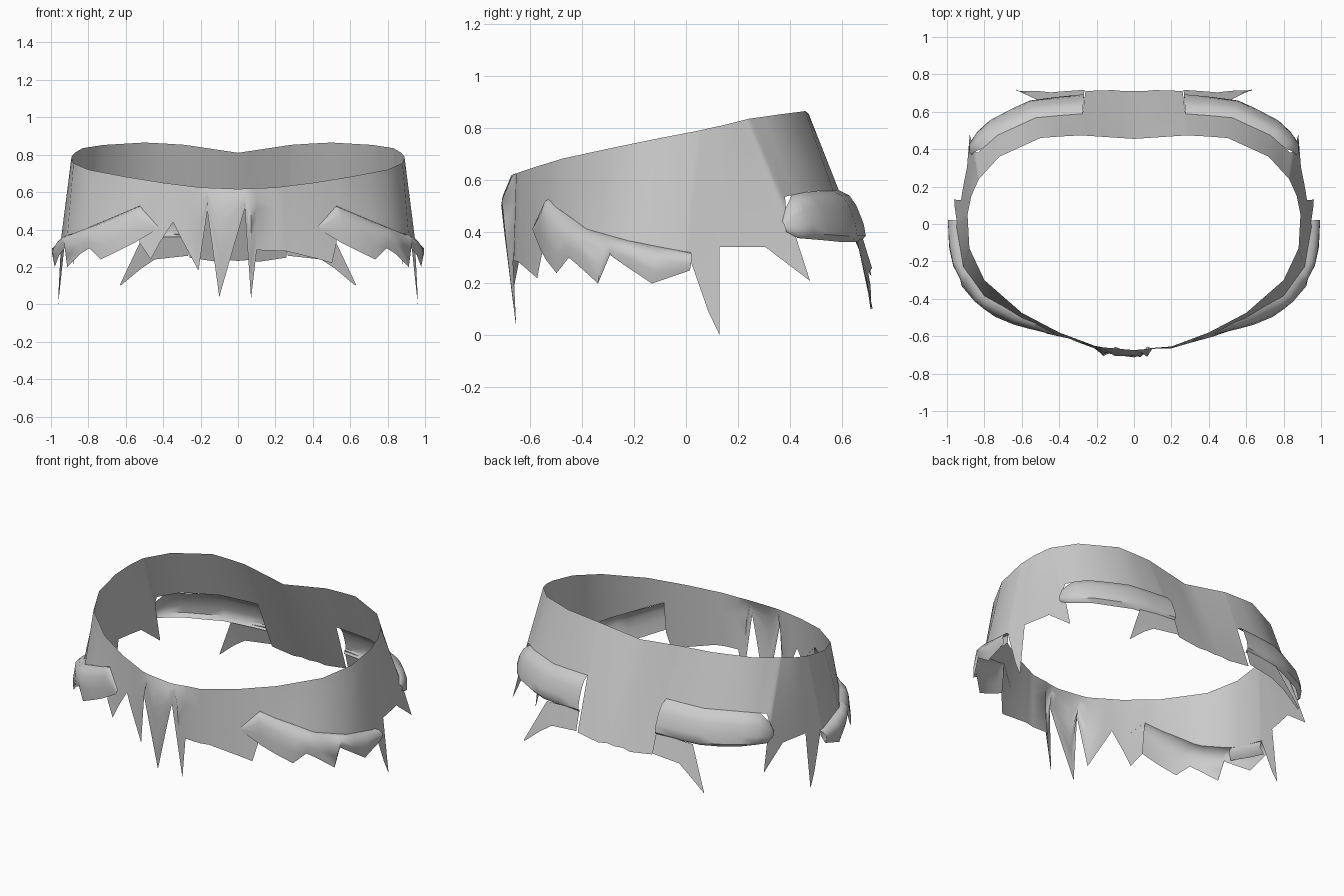
import bpy, bmesh, math
from mathutils import Vector

if "Cube" in bpy.data.objects:
    bpy.data.objects.remove(bpy.data.objects["Cube"])

grey = bpy.data.materials.new("grey_cloth")
grey.diffuse_color = (0.6, 0.6, 0.6, 1)
grey.use_nodes = True
grey.node_tree.nodes["Principled BSDF"].inputs["Base Color"].default_value = grey.diffuse_color

# Half rings from front centre to back centre: rim (x, y, z) and hem (x, y)
RIM = [(0, -.67, .617), (.2, -.655, .625), (.4, -.58, .65), (.6, -.475, .682), (.8, -.3, .72),
       (.88, -.13, .755), (.89, .05, .79), (.87, .15, .812), (.83, .24, .835), (.72, .36, .852),
       (.5, .46, .865), (.3, .475, .855), (0, .455, .81)]
HEM = [(0, -.67), (.2, -.665), (.42, -.6), (.6, -.53), (.8, -.42), (.92, -.25), (.955, -.02),
       (.92, .2), (.87, .47), (.74, .58), (.55, .665), (.28, .70), (0, .69)]
HEM_Z = .28
LAST = len(RIM) - 1


def lerp_table(table, k):
    """Linear lookup in a list of (k, value) pairs."""
    if k <= table[0][0]:
        return table[0][1]
    for (a, va), (b, vb) in zip(table, table[1:]):
        if k <= b:
            return va + (vb - va) * (k - a) / max(b - a, 1e-6)
    return table[-1][1]


def ring(pts, k):
    i = min(int(k), LAST - 1)
    return Vector(pts[i]).lerp(Vector(pts[i + 1]), k - i)


# Fold standing proud at the front centre: amount along the ring and by height
FOLD_K = [(-1, 0), (-.85, 1), (.35, 1), (.5, 0)]
FOLD_Z = [(0, -.02), (.3, .02), (.52, .045), (.6, .01), (.63, 0)]


def wall(k, z):
    """Point on the sloping wall at signed ring position k and height z."""
    a = abs(k)
    t, h = ring(RIM, a), ring(HEM, a)
    v = (t.z - z) / (t.z - HEM_Z)
    x, y = t.x + (h.x - t.x) * v, t.y + (h.y - t.y) * v
    y -= lerp_table(FOLD_K, k) * lerp_table(FOLD_Z, z)
    return Vector((math.copysign(x, k) if k else x, y, z))


def rim_z(k):
    return ring(RIM, abs(k)).z


def sheet(name, top, bottom, profile, step=.5, side=1, taper=None):
    """Cloth sheet between two edges; profile = (fraction down, outward offset) rows."""
    k0, k1 = bottom[0][0], bottom[-1][0]
    ks = {round(k, 4) for k, _ in bottom}
    n = max(1, round((k1 - k0) / step))
    for i in range(n + 1):
        k = round(k0 + (k1 - k0) * i / n, 4)
        if min(abs(k - q) for q in ks) > .08:
            ks.add(k)
    bm = bmesh.new()
    cols = []
    for k in sorted(ks):
        zt = top(k) if callable(top) else lerp_table(top, k)
        zb = lerp_table(bottom, k)
        scale = lerp_table(taper, k) if taper else 1
        col = []
        for f, off in profile:
            z = zt + (zb - zt) * f
            p = wall(k, z)
            if off:
                e = .05
                tan = wall(min(k + e, LAST), z) - wall(k - e, z)
                p += Vector((tan.y, -tan.x, 0)).normalized() * off * scale
            col.append(bm.verts.new((p.x * side, p.y, p.z)))
        cols.append(col)
    for a, b in zip(cols, cols[1:]):
        for i in range(len(profile) - 1):
            q = (a[i], a[i + 1], b[i + 1], b[i])
            bm.faces.new(q if side > 0 else q[::-1])
    bmesh.ops.remove_doubles(bm, verts=bm.verts, dist=.0005)
    me = bpy.data.meshes.new(name)
    bm.to_mesh(me)
    bm.free()
    me.materials.append(grey)
    ob = bpy.data.objects.new(name, me)
    bpy.context.collection.objects.link(ob)
    bpy.ops.object.select_all(action='DESELECT')
    ob.select_set(True)
    bpy.context.view_layer.objects.active = ob
    bpy.ops.object.shade_smooth_by_angle(angle=math.radians(50))
    return ob


# Torn lower edge shared by both sides, from the front roll to the back panel
FRONT_ROLL_TOP = [(2.1, .42), (2.55, .53), (4, .41), (5.5, .345), (6.1, .32)]
BACK_ROLL_TOP = [(7.85, .44), (8.15, .535), (9, .555), (11.05, .56)]
side_edge = [(2.6, .33), (2.62, .525)] + FRONT_ROLL_TOP[2:] + \
    [(6.66, 0), (6.68, .34), (7.45, .34), (7.93, .21), (7.98, .38), (8.05, .50)] + \
    BACK_ROLL_TOP[1:] + [(11.07, .25), (11.3, .24), (11.6, .228), (11.8, .237), (12, .232)]
right_edge = [(.18, .51), (.35, .03), (.5, .29), (1.25, .285), (2.45, .22)] + side_edge
left_edge = [(.5, .04), (.82, .50), (1.05, .18), (1.7, .44), (2.25, .24)] + side_edge
band_edge = [(-k, z) for k, z in reversed(left_edge)] + right_edge
sheet("torn_band", rim_z, band_edge, [(i / 6, 0) for i in range(7)])

for side, label in ((1, "right"), (-1, "left")):
    # Rolled cloth at the front corners with a ragged lower edge
    sheet("front_roll_" + label, FRONT_ROLL_TOP,
          [(2.1, .40), (2.7, .33), (3.6, .24), (3.9, .30), (4.7, .2), (4.8, .31),
           (5.6, .2), (6.15, .25)],
          [(0, 0), (.06, .028), (.3, .048), (.65, .045), (1, .03)], side=side,
          taper=[(2.1, .15), (3, .8), (3.6, 1)])
    # Inner layer that closes the open end of the front roll
    sheet("roll_lining_" + label, FRONT_ROLL_TOP,
          [(5, .30), (6.1, .245)], [(0, 0), (.5, -.01), (1, .015)], side=side)
    # Puffed roll at the back corners
    sheet("back_roll_" + label, BACK_ROLL_TOP,
          [(7.85, .40), (8.0, .375), (9.5, .36), (11.05, .36)],
          [(0, 0), (.1, .033), (.3, .045), (.65, .045), (.88, .035), (1, .005)], side=side,
          taper=[(7.85, .3), (8.3, 1)])
    # Hanging shred below the back roll
    sheet("back_shred_" + label, [(9.68, .105), (10.02, .36), (11.05, .38)],
          [(9.68, .1), (10.4, .24), (11.05, .26)], [(0, .02), (.5, .015), (1, .01)], side=side)
